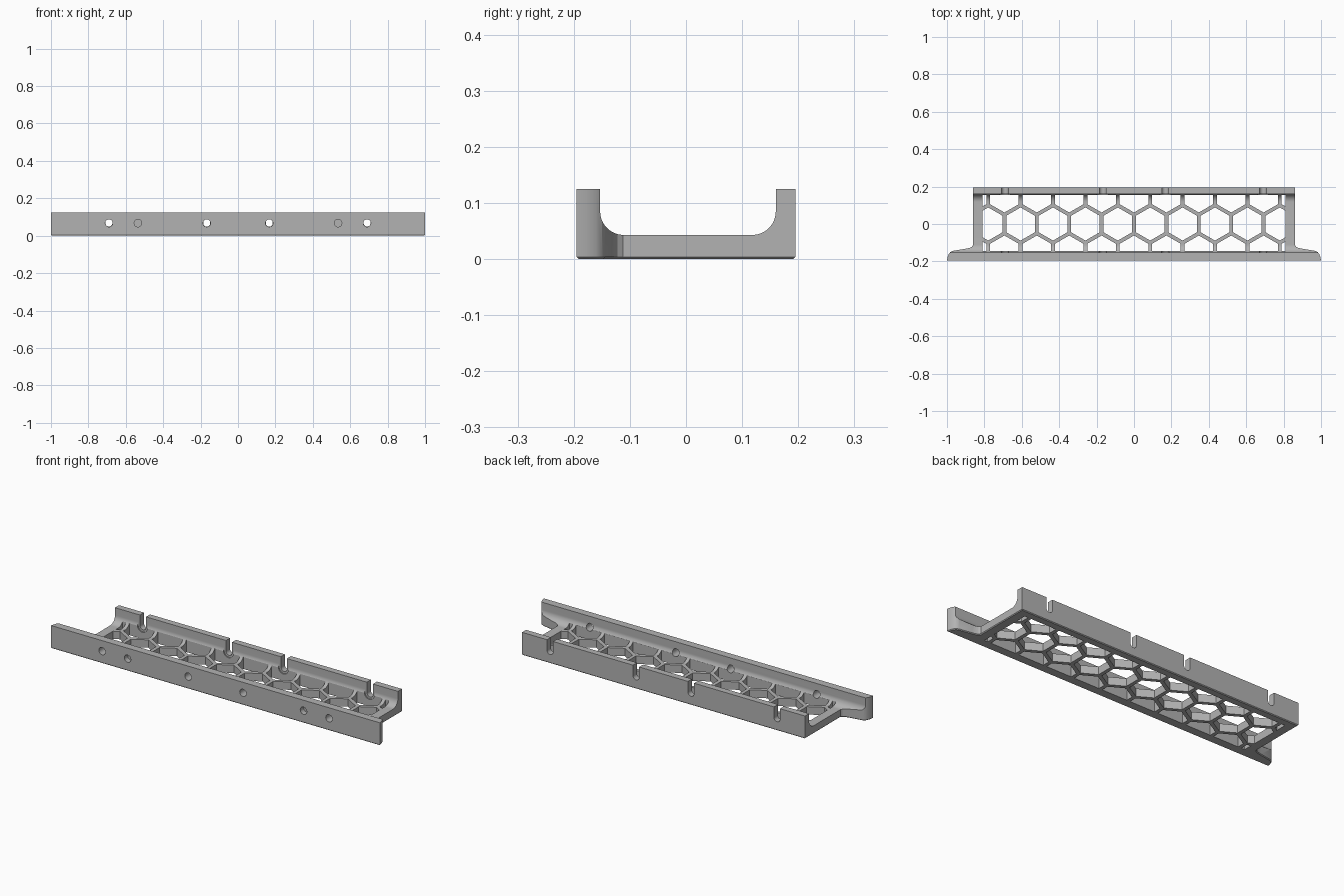
import bpy, bmesh
from math import sin, cos, pi, radians
from mathutils import Vector

if "Cube" in bpy.data.objects:
    bpy.data.objects.remove(bpy.data.objects["Cube"])

HEIGHT, FLOOR, FILLET = 0.125, 0.043, 0.042
FRONT, BACK = -0.153, 0.16           # inner faces of the two walls
BORE_Z = 0.067
SLOTS = (-0.69, -0.167, 0.167, 0.69)

grey = bpy.data.materials.new("light_grey")
grey.use_nodes = True
grey.diffuse_color = (0.45, 0.45, 0.45, 1)
grey.node_tree.nodes["Principled BSDF"].inputs["Base Color"].default_value = grey.diffuse_color


def to_object(name, bm):
    bmesh.ops.recalc_face_normals(bm, faces=bm.faces)
    mesh = bpy.data.meshes.new(name)
    bm.to_mesh(mesh)
    bm.free()
    mesh.materials.append(grey)
    obj = bpy.data.objects.new(name, mesh)
    bpy.context.collection.objects.link(obj)
    return obj


def prism(bm, points, direction):
    """Extrude one closed outline along a direction."""
    face = bm.faces.new([bm.verts.new(p) for p in points])
    extrude(bm, [face], direction)


def extrude(bm, faces, direction):
    new = bmesh.ops.extrude_face_region(bm, geom=faces, use_keep_orig=True)["geom"]
    bmesh.ops.translate(bm, vec=direction,
                        verts=[v for v in new if isinstance(v, bmesh.types.BMVert)])


def circle(x, z, y, r, start=0, end=2 * pi, steps=32):
    return [(x + r * cos(start + (end - start) * i / steps), y,
             z + r * sin(start + (end - start) * i / steps)) for i in range(steps)]


def cut(body, name, bm):
    """Subtract a cutter, bake the result and discard the cutter."""
    cutter = to_object(name, bm)
    cutter.hide_render = True
    mod = body.modifiers.new(name, "BOOLEAN")
    mod.operation, mod.solver, mod.object = "DIFFERENCE", "EXACT", cutter
    bpy.context.view_layer.update()
    evaluated = body.evaluated_get(bpy.context.evaluated_depsgraph_get())
    mesh = bpy.data.meshes.new_from_object(evaluated)
    body.modifiers.clear()
    body.data = mesh
    bpy.data.objects.remove(cutter)


# Body: plan outline with flared ears, chamfered along its bottom edge
half = [(1, -0.195), (0.997, -0.178), (0.99, -0.16), (0.982, -0.15), (0.97, -0.144),
        (0.9, -0.132), (0.88, -0.128), (0.867, -0.122), (0.86, -0.112), (0.86, 0.195)]
outline = half + [(-x, y) for x, y in reversed(half)]
bm = bmesh.new()
prism(bm, [(x, y, 0) for x, y in outline], (0, 0, HEIGHT))
bottom = [e for e in bm.edges if all(v.co.z < 1e-5 for v in e.verts)]
bmesh.ops.bevel(bm, geom=bottom, offset=0.004, segments=1, affect="EDGES")
body = to_object("mounting_tray", bm)

# Channel between the walls with rounded inner corners
arc = [radians(90 * i / 14) for i in range(15)]
profile = [(FRONT, 0.3)]
profile += [(FRONT + FILLET * (1 - cos(a)), FLOOR + FILLET * (1 - sin(a))) for a in arc]
profile += [(BACK - FILLET * (1 - cos(a)), FLOOR + FILLET * (1 - sin(a))) for a in reversed(arc)]
profile += [(BACK, 0.3)]
bm = bmesh.new()
prism(bm, [(-1.2, y, z) for y, z in profile], (2.4, 0, 0))
cut(body, "channel_cutter", bm)

# Honeycomb openings, trimmed to a rectangle inside the floor
SIDE = 0.1
STEP = SIDE * cos(pi / 6)
RADIUS = SIDE - 0.01 / cos(pi / 6)
bm = bmesh.new()
for row in (-1, 0, 1):
    for k in range(-10, 11):
        if (k + row) % 2:
            bm.faces.new([bm.verts.new((k * STEP + RADIUS * sin(i * pi / 3),
                                        row * SIDE * 1.5 + RADIUS * cos(i * pi / 3), -0.05))
                          for i in range(6)])
bm_rows = [(Vector((0.81, 0, 0)), (1, 0, 0)), (Vector((-0.81, 0, 0)), (-1, 0, 0)),
           (Vector((0, 0.155, 0)), (0, 1, 0)), (Vector((0, -0.145, 0)), (0, -1, 0))]
for co, normal in bm_rows:
    bmesh.ops.bisect_plane(bm, geom=bm.verts[:] + bm.edges[:] + bm.faces[:],
                           plane_co=co, plane_no=normal, clear_outer=True)
extrude(bm, bm.faces[:], (0, 0, 0.3))
cut(body, "honeycomb_cutter", bm)

# Front wall: four through bores and two blind bores
bm = bmesh.new()
for x in SLOTS:
    prism(bm, circle(x, BORE_Z, -0.3, 0.02), (0, 0.21, 0))
for x in (-0.535, 0.535):
    prism(bm, circle(x, BORE_Z, -0.3, 0.02), (0, 0.135, 0))
cut(body, "bore_cutter", bm)


# Back wall: open-topped slots, and wider head clearance in the fillet
def keyhole(x, y, r, depth):
    pts = circle(x, BORE_Z, y, r, pi, 2 * pi, 16) + [(x + r, y, BORE_Z)]
    prism(bm, pts + [(x + r, y, 0.3), (x - r, y, 0.3)], (0, depth, 0))


for name, y, r, depth in (("slot_cutter", 0.1, 0.0185, 0.2), ("clearance_cutter", 0.09, 0.03, 0.071)):
    bm = bmesh.new()
    for x in SLOTS:
        keyhole(x, y, r, depth)
    cut(body, name, bm)

# Smooth fillets, crisp edges
bpy.ops.object.select_all(action="DESELECT")
body.select_set(True)
bpy.context.view_layer.objects.active = body
bpy.ops.object.shade_smooth_by_angle(angle=radians(25))
